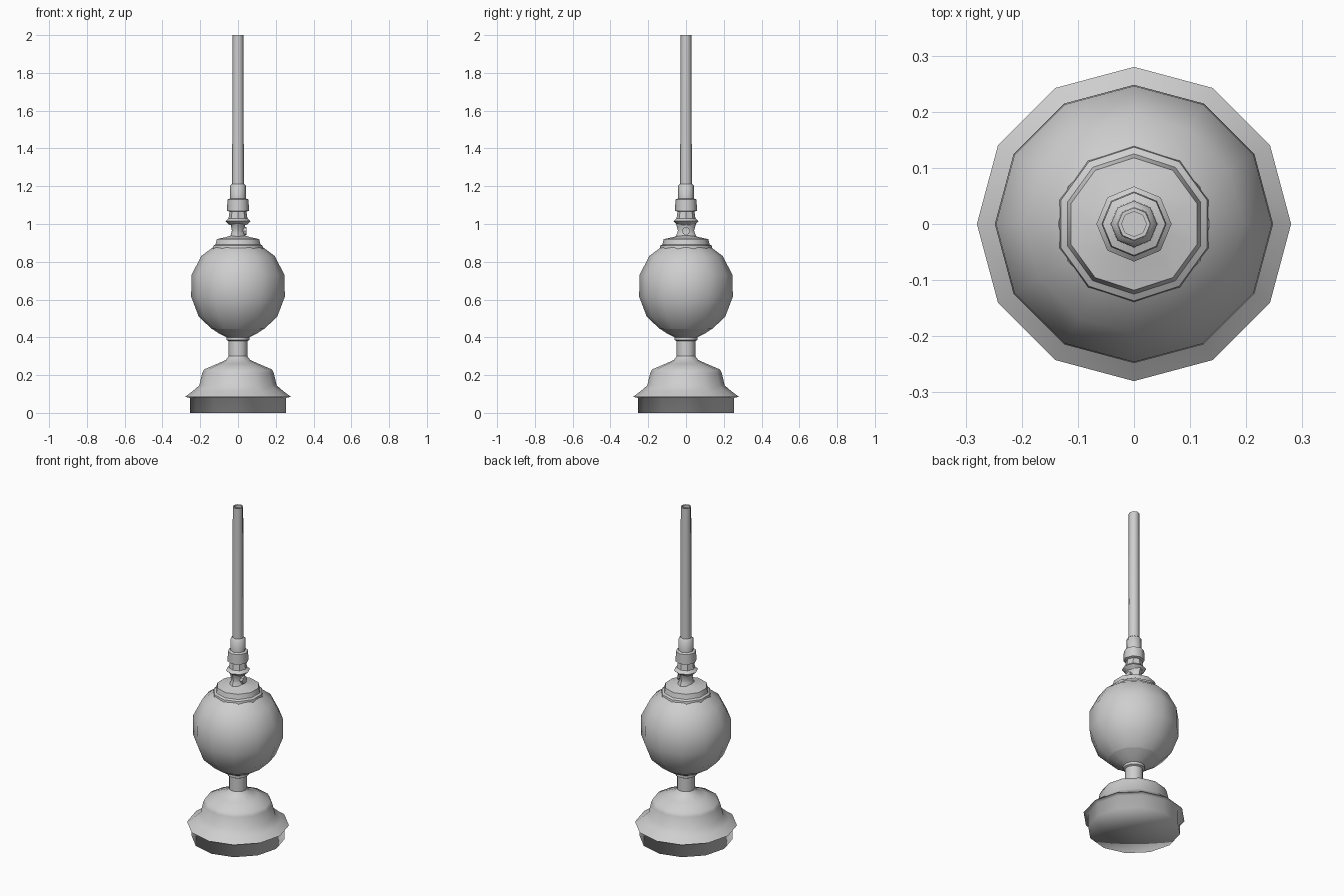
import bpy, bmesh, math

if "Cube" in bpy.data.objects:
    bpy.data.objects.remove(bpy.data.objects["Cube"])

grey = bpy.data.materials.new("pale grey metal")
grey.diffuse_color = (0.62, 0.62, 0.62, 1)
grey.use_nodes = True
grey.node_tree.nodes["Principled BSDF"].inputs["Base Color"].default_value = grey.diffuse_color


def lathe(name, profile, sides, angle=35, sx=1.0, sy=1.0, turn=math.pi / 2):
    """Spin (radius, z) points round z; radius 0 closes the end with a fan."""
    bm = bmesh.new()
    rings = []
    for r, z in profile:
        if r == 0:
            rings.append([bm.verts.new((0, 0, z))] * sides)
        else:
            rings.append([bm.verts.new((r * sx * math.cos(turn + math.tau * i / sides),
                                        r * sy * math.sin(turn + math.tau * i / sides), z))
                          for i in range(sides)])
    for a, b in zip(rings, rings[1:]):
        for i in range(sides):
            j = (i + 1) % sides
            corners = list(dict.fromkeys((a[i], a[j], b[j], b[i])))
            bm.faces.new(corners)
    mesh = bpy.data.meshes.new(name)
    bm.to_mesh(mesh)
    bm.free()
    mesh.materials.append(grey)
    ob = bpy.data.objects.new(name, mesh)
    bpy.context.collection.objects.link(ob)
    bpy.ops.object.select_all(action='DESELECT')
    ob.select_set(True)
    bpy.context.view_layer.objects.active = ob
    bpy.ops.object.shade_smooth_by_angle(angle=math.radians(angle))
    return ob


# Base drum, softly shaded into its underside and the lip above
lathe("base_drum", [(0, 0), (0.255, 0), (0.255, 0.08), (0.28, 0.085)], 12, angle=180)

# Stepped foot with flared lip, rising to the stem
lathe("foot", [(0.28, 0.085), (0.24, 0.115), (0.205, 0.145), (0.19, 0.21),
               (0.18, 0.23), (0.11, 0.26), (0.065, 0.28), (0.05, 0.30)], 12, angle=50)

# Stem and cup below the globe
lathe("stem", [(0.05, 0.295), (0.05, 0.38), (0.06, 0.385), (0.06, 0.40),
               (0.10, 0.42), (0.145, 0.45)], 12, angle=50)

# Globe
lathe("globe", [(0.14, 0.445), (0.208, 0.51), (0.248, 0.615), (0.246, 0.73),
                (0.195, 0.83), (0.135, 0.875)], 12, angle=60)

# Collar capping the globe
lathe("globe_collar", [(0.14, 0.865), (0.137, 0.885), (0.125, 0.892), (0.118, 0.92),
                       (0.07, 0.93), (0.035, 0.94)], 10, angle=40)

# Flattened valve neck, narrow from the front
lathe("valve_neck", [(0.06, 0.925), (0.048, 0.95), (0.043, 0.965), (0.05, 0.99),
                     (0.055, 1.005)], 8, angle=50, sx=0.75)

# Small round plug on the side of the neck
plug = lathe("valve_plug", [(0.022, 0), (0.022, 0.025), (0.014, 0.025), (0, 0.02)], 8)
plug.rotation_euler = (0, math.pi / 2, 0)
plug.location = (0.02, 0, 0.963)

# Flared ring and ferrule
lathe("neck_ring", [(0.045, 0.995), (0.067, 1.015), (0.05, 1.03), (0.045, 1.065)], 8)
lathe("ferrule", [(0.044, 1.065), (0.058, 1.07), (0.056, 1.13), (0.042, 1.135),
                  (0.041, 1.205), (0.028, 1.215)], 8, angle=50)

# Long pole with a shallow hollow tip
lathe("pole", [(0.031, 1.20), (0.029, 2.0), (0.022, 2.0), (0.022, 1.985), (0, 1.985)],
      8, angle=50)
